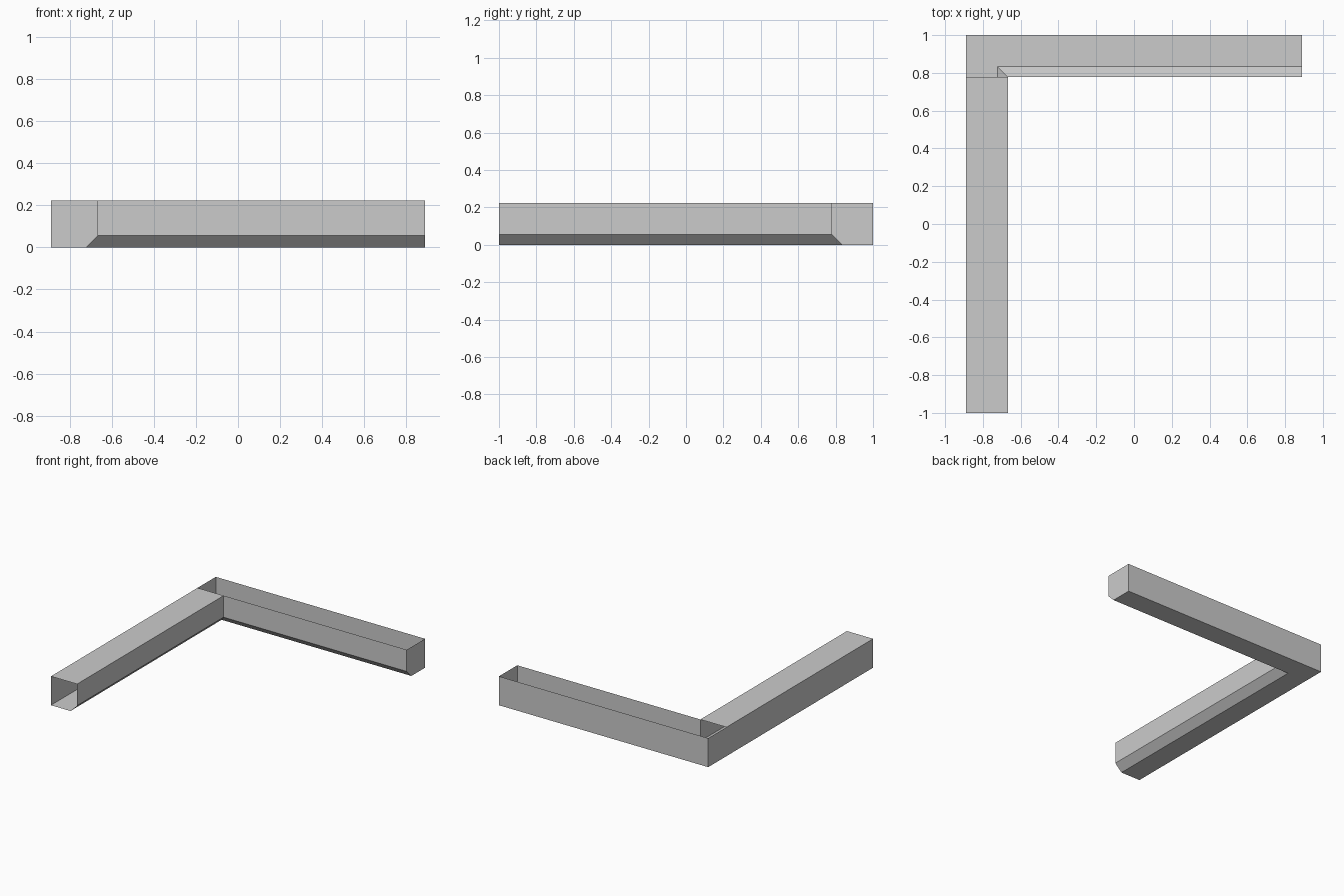
import bpy
import bmesh

if "Cube" in bpy.data.objects:
    bpy.data.objects.remove(bpy.data.objects["Cube"], do_unlink=True)

# Overall sizes
HALF_X, HALF_Y = 0.889, 1.0
SIZE = 0.222       # width and height of the channel
BEVEL = 0.056      # slanted lower inside corner
INNER_X, INNER_Y = SIZE - HALF_X, HALF_Y - SIZE

grey = bpy.data.materials.new("plain grey")
grey.use_nodes = True
grey.diffuse_color = (0.6, 0.6, 0.6, 1)
grey.node_tree.nodes["Principled BSDF"].inputs["Base Color"].default_value = (0.6, 0.6, 0.6, 1)


def finish(name, bm):
    mesh = bpy.data.meshes.new(name)
    bm.to_mesh(mesh)
    bm.free()
    mesh.materials.append(grey)
    obj = bpy.data.objects.new(name, mesh)
    bpy.context.scene.collection.objects.link(obj)


# L-shaped channel: open-topped profile swept through a mitred corner
profile = [(0, SIZE), (0, BEVEL), (BEVEL, 0), (SIZE, 0), (SIZE, SIZE)]
bm = bmesh.new()
front_end = [bm.verts.new((INNER_X - u, -HALF_Y, z)) for u, z in profile]
corner = [bm.verts.new((INNER_X - u, INNER_Y + u, z)) for u, z in profile]
side_end = [bm.verts.new((HALF_X, INNER_Y + u, z)) for u, z in profile]
for a, b in ((front_end, corner), (corner, side_end)):
    for i in range(len(profile) - 1):
        bm.faces.new((a[i], a[i + 1], b[i + 1], b[i]))
# Closed end of the back arm; the front end stays open
bm.faces.new(side_end)
finish("corner_channel", bm)

# Flat lid over the side arm, stopping short of the corner
bm = bmesh.new()
lid = [(-HALF_X, -HALF_Y), (INNER_X, -HALF_Y), (INNER_X, INNER_Y), (-HALF_X, INNER_Y)]
bm.faces.new([bm.verts.new((x, y, SIZE)) for x, y in lid])
finish("side_arm_lid", bm)
